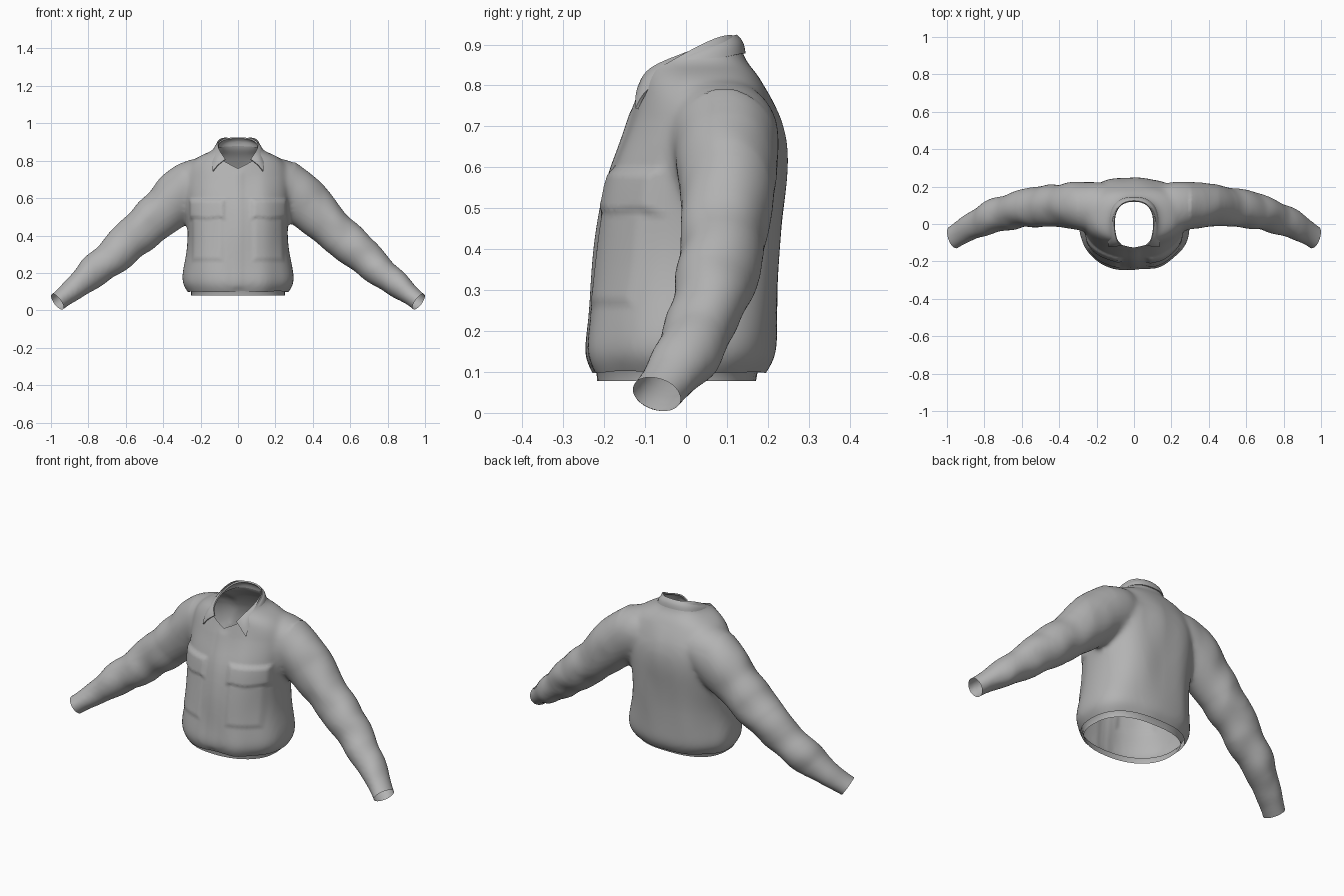
import bpy, bmesh, math
from mathutils import Vector, noise

if "Cube" in bpy.data.objects:
    bpy.data.objects.remove(bpy.data.objects["Cube"], do_unlink=True)

cloth = bpy.data.materials.new("grey_cloth")
GREY = (0.45, 0.45, 0.45, 1)
cloth.use_nodes = True
cloth.diffuse_color = GREY
cloth.node_tree.nodes["Principled BSDF"].inputs["Base Color"].default_value = GREY


def make_object(name, bm):
    bmesh.ops.recalc_face_normals(bm, faces=bm.faces[:])
    mesh = bpy.data.meshes.new(name)
    bm.to_mesh(mesh)
    bm.free()
    mesh.materials.append(cloth)
    obj = bpy.data.objects.new(name, mesh)
    bpy.context.collection.objects.link(obj)
    return obj


def modifier(obj, kind, **settings):
    mod = obj.modifiers.new(kind.lower(), kind)
    for key, value in settings.items():
        setattr(mod, key, value)


def bake(obj):
    """Replace the mesh by its modified result."""
    graph = bpy.context.evaluated_depsgraph_get()
    mesh = bpy.data.meshes.new_from_object(obj.evaluated_get(graph))
    obj.modifiers.clear()
    obj.data = mesh
    mesh.shade_smooth()


def loft(bm, rings, capped=True, closed=True):
    rows = [[bm.verts.new(p) for p in ring] for ring in rings]
    n = len(rows[0])
    for low, high in zip(rows, rows[1:]):
        for i in range(n if closed else n - 1):
            j = (i + 1) % n
            bm.faces.new((low[i], low[j], high[j], high[i]))
    if capped:
        bm.faces.new(rows[0][::-1])
        bm.faces.new(rows[-1])


def body_ring(z, half, front, back, n=40):
    """Rounded front and a squarer, flatter back."""
    mid = 0.5 * (front + back)
    ring = []
    for i in range(n):
        a = 2 * math.pi * i / n
        c, s = math.cos(a), math.sin(a)
        power = 2 / (2.6 if s > 0 else 2.2)
        x = half * math.copysign(abs(c) ** power, c)
        y = mid + (back - front) / 2 * math.copysign(abs(s) ** power, s)
        ring.append((x, y, z))
    return ring


def sleeve_rings(stations, n=20):
    pts = [Vector(s[:3]) for s in stations]
    rings = []
    for k, (p, s) in enumerate(zip(pts, stations)):
        t = (pts[min(k + 1, len(pts) - 1)] - pts[max(k - 1, 0)]).normalized()
        u = (Vector((0, 1, 0)) - t * t.y).normalized()
        v = t.cross(u)
        angles = [2 * math.pi * i / n for i in range(n)]
        rings.append([p + u * s[3] * math.cos(a) + v * s[4] * math.sin(a) for a in angles])
    return rings


# Torso: height, half width, front, back
torso = [(0.04, 0.24, -0.21, 0.165), (0.095, 0.262, -0.225, 0.185),
         (0.135, 0.3, -0.254, 0.22), (0.20, 0.298, -0.244, 0.22),
         (0.30, 0.274, -0.234, 0.224), (0.40, 0.267, -0.224, 0.232),
         (0.50, 0.276, -0.208, 0.24), (0.58, 0.282, -0.192, 0.248),
         (0.65, 0.284, -0.165, 0.247), (0.70, 0.28, -0.145, 0.237),
         (0.75, 0.27, -0.128, 0.217), (0.79, 0.252, -0.116, 0.197),
         (0.825, 0.212, -0.108, 0.177), (0.848, 0.148, -0.103, 0.157),
         (0.868, 0.115, -0.103, 0.138), (0.97, 0.104, -0.103, 0.124)]
# Sleeve: centre, half depth, half height
sleeve = [(0.1, 0.078, 0.72, 0.12, 0.11), (0.2, 0.088, 0.692, 0.14, 0.135),
          (0.28, 0.098, 0.64, 0.136, 0.15), (0.36, 0.1, 0.57, 0.122, 0.137),
          (0.455, 0.097, 0.48, 0.112, 0.12),
          (0.615, 0.08, 0.335, 0.1, 0.106), (0.76, 0.042, 0.215, 0.091, 0.09),
          (0.87, -0.012, 0.12, 0.077, 0.069), (0.925, -0.046, 0.077, 0.067, 0.055),
          (0.965, -0.072, 0.045, 0.064, 0.051), (1.08, -0.14, -0.035, 0.064, 0.051)]

bm = bmesh.new()
loft(bm, [body_ring(*row) for row in torso])
loft(bm, sleeve_rings(sleeve))
jacket = make_object("jacket_body", bm)
modifier(jacket, "SUBSURF", levels=2)
modifier(jacket, "REMESH", mode="VOXEL", voxel_size=0.011)
modifier(jacket, "SMOOTH", factor=0.5, iterations=20)
bake(jacket)

# Open the waist, cuff and sloping neck, keeping the left half;
# each cut works between two distances from the middle
bm = bmesh.new()
bm.from_mesh(jacket.data)
cuts = [((0, 0, 0), (-1, 0, 0), -1, 2),
        ((0, 0, 0.1), (0, 0, -1), -1, 0.45),
        ((0.965, -0.072, 0.045), (0.8, -0.33, -0.6), 0.7, 2),
        ((0, -0.13, 0.755), (-0.4, -0.6, 1), -1, 0.3)]
for point, normal, near, far in cuts:
    faces = [f for f in bm.faces if near < f.calc_center_median().x < far]
    edges = {e for f in faces for e in f.edges}
    verts = {v for f in faces for v in f.verts}
    bmesh.ops.bisect_plane(bm, geom=list(verts) + list(edges) + faces,
                           plane_co=point, plane_no=normal, clear_outer=True)
bm.to_mesh(jacket.data)
bm.free()
modifier(jacket, "MIRROR", merge_threshold=0.002)
bake(jacket)


def box(x, z, left, right, low, high, soft=0.03):
    """One inside the rectangle, falling softly to zero at its rim."""
    d = min(x - left, right - x, z - low, high - z)
    t = max(0, min(1, d / soft + 0.5))
    return t * t * (3 - 2 * t)


# Pockets, flaps, button strip and cloth folds pushed out of the surface
bm = bmesh.new()
bm.from_mesh(jacket.data)
bm.normal_update()
moves = []
for v in bm.verts:
    x, y, z = v.co
    side = abs(x)
    arm = max(0, min(1, (side - 0.3) / 0.15))
    end = max(0, min(1, (0.94 - side) / 0.1))
    along, across = side - z, side + z
    fold = noise.noise(Vector((x * 8, y * 7, z * 3)))
    crease = noise.noise(Vector((along * 6, across * 5 + y * 5, x)))
    push = 0.009 * fold * (1 - arm) + 0.013 * crease * arm * end
    if v.normal.y < -0.2 and side < 0.3:
        flap = box(side, z, 0.075, 0.255, 0.485 + 0.1 * abs(side - 0.165), 0.59)
        pocket = box(side, z, 0.085, 0.24, 0.27, 0.5)
        strip = box(side, z, -1, 0.025, 0.12, 0.74)
        push += max(0.013 * flap, 0.006 * pocket) + 0.003 * strip
    if z > 0.72 and side < 0.3:
        push *= max(0, (0.8 - z) / 0.08)
    moves.append(v.normal * push)
for v, move in zip(bm.verts, moves):
    v.co += move
bm.to_mesh(jacket.data)
bm.free()
jacket.data.shade_smooth()

# Waistband below the bloused body
bm = bmesh.new()
loft(bm, [body_ring(0.078, 0.25, -0.217, 0.171), body_ring(0.1, 0.252, -0.219, 0.175),
          body_ring(0.115, 0.262, -0.225, 0.187)], capped=False)
band = make_object("waistband", bm)
bake(band)

# Turned-down collar, from the rim to the pointed lower edge
rim = [(0.068, -0.11, 0.806), (0.092, -0.093, 0.842), (0.108, -0.01, 0.874),
       (0.1, 0.07, 0.904), (0.06, 0.115, 0.92), (0, 0.125, 0.922)]
edge = [(0.134, -0.12, 0.743), (0.136, -0.1, 0.79), (0.137, -0.01, 0.85),
        (0.122, 0.085, 0.866), (0.075, 0.135, 0.878), (0, 0.145, 0.878)]
middle = [(Vector(a) + Vector(b)) / 2 + Vector((a[0] * 0.05, a[1] * 0.05, 0.006))
          for a, b in zip(rim, edge)]
bm = bmesh.new()
loft(bm, [rim, middle, edge], capped=False, closed=False)
collar = make_object("collar", bm)
modifier(collar, "MIRROR")
modifier(collar, "SUBSURF", levels=3, boundary_smooth="PRESERVE_CORNERS")
modifier(collar, "SOLIDIFY", thickness=0.008, offset=0)
bake(collar)
bpy.ops.object.select_all(action="DESELECT")
collar.select_set(True)
bpy.context.view_layer.objects.active = collar
bpy.ops.object.shade_smooth_by_angle(angle=math.radians(40))
